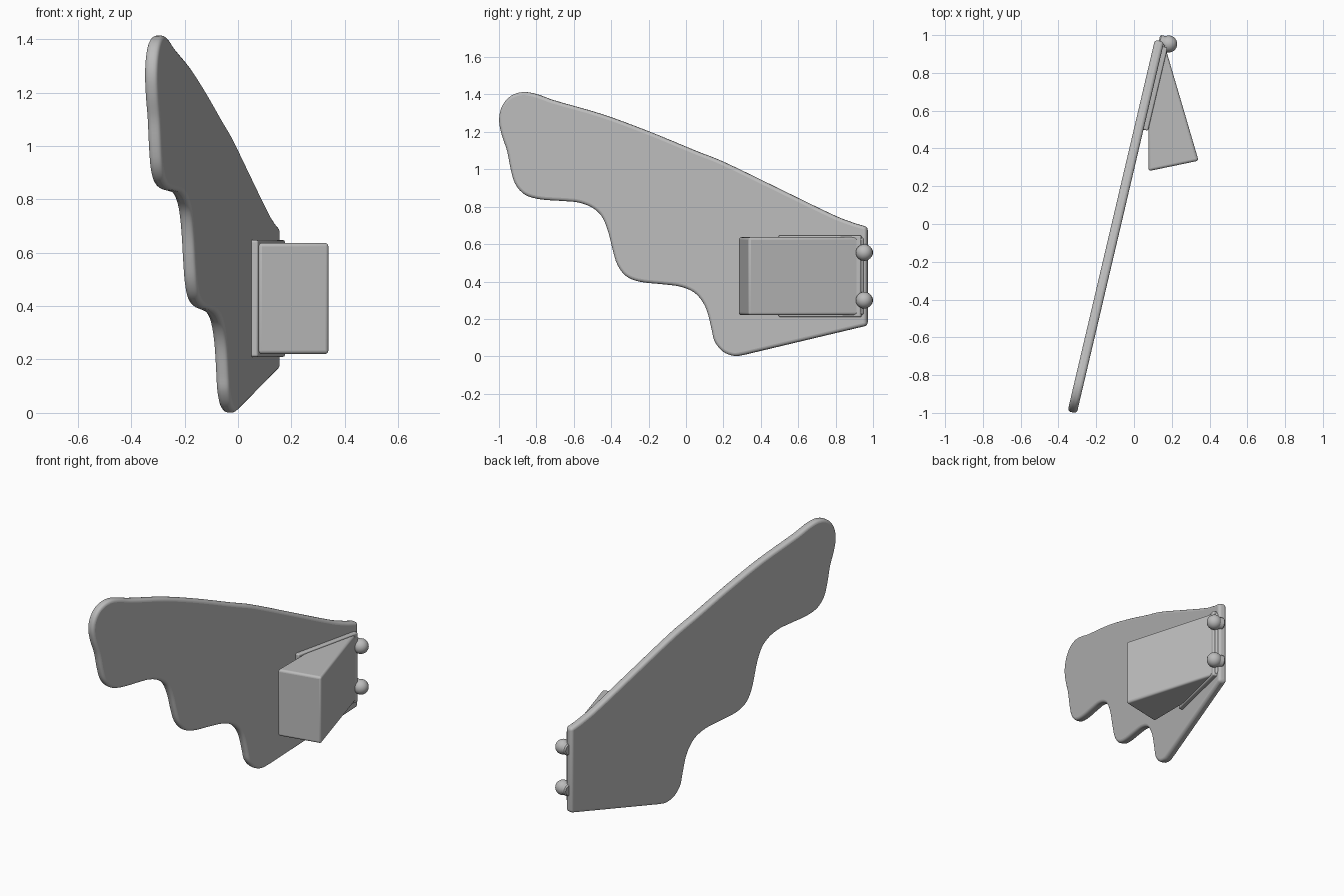
import bpy, bmesh, math
from mathutils import Vector
from mathutils.geometry import interpolate_bezier

if "Cube" in bpy.data.objects:
    bpy.data.objects.remove(bpy.data.objects["Cube"])

grey = bpy.data.materials.new("light grey")
grey.use_nodes = True
grey.diffuse_color = (0.5, 0.5, 0.5, 1)
grey.node_tree.nodes["Principled BSDF"].inputs["Base Color"].default_value = grey.diffuse_color

# The wing panel stands upright and is swept outward toward the front
SWEEP = 0.235
MIDDLE = -0.093
along = Vector((SWEEP, 1, 0))
normal = Vector((1, -SWEEP, 0)).normalized()


def panel_point(y, z=0, offset=0):
    return Vector((MIDDLE, 0, z)) + along * y + normal * offset


def finish(name, bm, bevel=0):
    bmesh.ops.recalc_face_normals(bm, faces=bm.faces)
    mesh = bpy.data.meshes.new(name)
    bm.to_mesh(mesh)
    bm.free()
    mesh.materials.append(grey)
    obj = bpy.data.objects.new(name, mesh)
    bpy.context.collection.objects.link(obj)
    if bevel:
        mod = obj.modifiers.new("rounded edges", "BEVEL")
        mod.width = bevel
        mod.segments = 4
        mod.limit_method = "ANGLE"
        mod.angle_limit = math.radians(40)
        mod.use_clamp_overlap = False
    bpy.ops.object.select_all(action="DESELECT")
    obj.select_set(True)
    bpy.context.view_layer.objects.active = obj
    bpy.ops.object.shade_smooth_by_angle(angle=math.radians(40))
    return obj


def prism(name, outline, shift, bevel):
    """Extrude a closed outline of 3D points along a vector."""
    bm = bmesh.new()
    face = bm.faces.new([bm.verts.new(p) for p in outline])
    moved = bmesh.ops.extrude_face_region(bm, geom=[face], use_keep_orig=True)["geom"]
    bmesh.ops.translate(bm, verts=[v for v in moved if isinstance(v, bmesh.types.BMVert)], vec=shift)
    return finish(name, bm, bevel)


def smooth_path(points, steps=4):
    """Pass a soft curve through the points."""
    pts = [Vector(p) for p in points]
    last = len(pts) - 1
    result = [pts[0]]
    for i in range(last):
        a, b = pts[i], pts[i + 1]
        span = (b - a).length / 3
        ta = (b - pts[max(i - 1, 0)]).normalized() * span
        tb = (pts[min(i + 2, last)] - a).normalized() * span
        result += interpolate_bezier(a, a + ta, b - tb, b, steps + 1)[1:]
    return result


# Wing panel: three scalloped lobes, a round tip and a straight hinge edge
scallops = [(.31, .008), (.26, .002), (.2, .025), (.155, .08), (.14, .14), (.115, .24),
            (.085, .3), (.04, .345), (-.03, .373), (-.12, .385), (-.25, .4), (-.32, .43),
            (-.365, .49), (-.39, .57), (-.415, .67), (-.45, .75), (-.5, .795), (-.57, .822),
            (-.65, .83), (-.78, .84), (-.86, .865), (-.91, .92), (-.935, 1), (-.955, 1.1),
            (-.985, 1.19), (-.997, 1.27), (-.98, 1.34), (-.935, 1.392), (-.87, 1.413),
            (-.8, 1.402), (-.71, 1.37), (-.45, 1.295), (-.2, 1.203), (.05, 1.1),
            (.2, 1.04), (.5, .895), (.8, .75), (.9, .712)]
hinge_edge = [Vector((.97, .692)), Vector((.97, .165))]
THICK = 0.05
outline = [panel_point(p.x, p.y, -THICK / 2) for p in smooth_path(scallops) + hinge_edge]
prism("wing_panel", outline, normal * THICK, 0.017)

# Wedge block standing out from the inner face of the panel
LOW, HIGH = 0.22, 0.637
plan = [(.077, .28), (.342, .335), (.16, .955), (.13, .94), (.077, .62)]
prism("wedge_block", [Vector((x, y, LOW)) for x, y in plan], Vector((0, 0, HIGH - LOW)), 0.014)

# Mounting flange lying between the panel and the wedge
corners = [panel_point(y, LOW - .01, side) for y, side in ((.505, 0), (.505, .05), (.945, .05), (.945, 0))]
prism("mounting_flange", corners, Vector((0, 0, HIGH - LOW + .02)), 0.008)

# Two hinge pins: a short neck ending in a ball
BALL = 0.045
profile = [(-.015, 0), (-.015, .03), (-.008, .037), (.015, .037)]
for k in range(2, 13):
    a = math.pi * (1 - k / 12)
    profile.append((.04 + BALL * math.cos(a), BALL * math.sin(a)))
for name, z in (("upper_hinge_pin", .555), ("lower_hinge_pin", .3)):
    bm = bmesh.new()
    base = Vector((.145, .962, z))
    verts = [bm.verts.new(base + normal * d + Vector((0, 0, r))) for d, r in profile]
    edges = [bm.edges.new(pair) for pair in zip(verts, verts[1:])]
    bmesh.ops.spin(bm, geom=verts + edges, cent=base, axis=normal, angle=math.tau, steps=24)
    bmesh.ops.remove_doubles(bm, verts=bm.verts, dist=0.0005)
    finish(name, bm)
